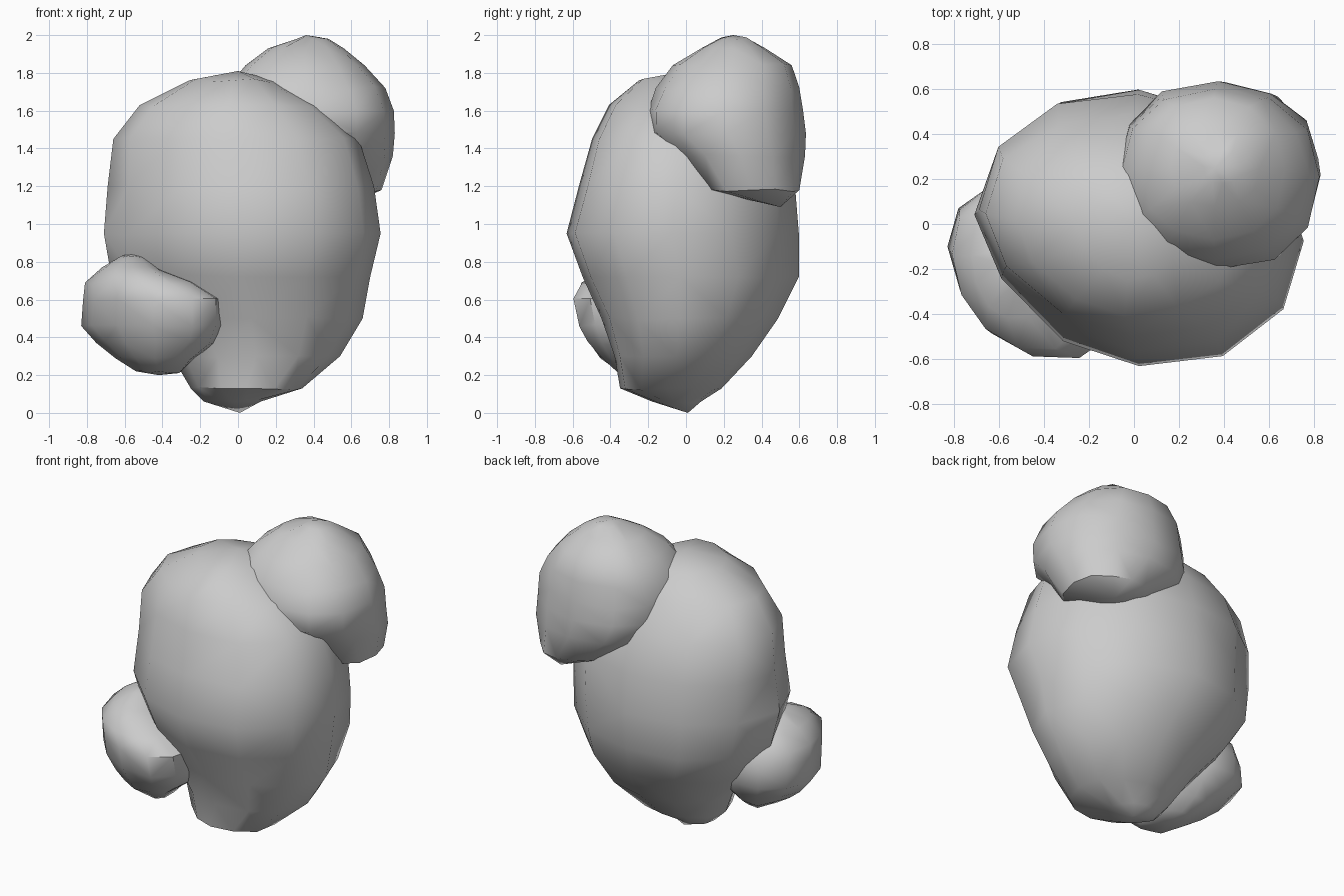
import bpy, bmesh, math, random

if "Cube" in bpy.data.objects:
    bpy.data.objects.remove(bpy.data.objects["Cube"])

random.seed(4)


def boulder(name, levels, bottom, top, sides, powers=(2, 2, 2, 2), shear=0.0, jitter=0.01):
    """Loft rough oval rings (z, x0, x1, y0, y1) between two end points.
    powers: roundness of the back right, back left, front left, front right quarters."""
    bm = bmesh.new()
    rings = []
    for z, x0, x1, y0, y1 in levels:
        ring = []
        hx, hy = (x1 - x0) / 2, (y1 - y0) / 2
        skew = min(shear * hx, hy * 0.8)
        depth = math.sqrt(hy * hy - skew * skew)
        for i in range(sides):
            a = 2 * math.pi * i / sides
            c, s = math.cos(a), math.sin(a)
            e = 2 / powers[i * 4 // sides]
            px = math.copysign(abs(c) ** e, c)
            py = math.copysign(abs(s) ** e, s)
            # keep the outermost points exact, roughen the others
            j = 0 if i % (sides // 4) == 0 else jitter
            k = 1 + random.uniform(-j, j) * 2
            x = (x0 + x1) / 2 + px * k * hx
            y = (y0 + y1) / 2 + py * k * depth - skew * px
            ring.append(bm.verts.new((x, y, z + random.uniform(-j, j))))
        rings.append(ring)
    low, high = bm.verts.new(bottom), bm.verts.new(top)
    for i in range(sides):
        n = (i + 1) % sides
        bm.faces.new((low, rings[0][n], rings[0][i]))
        bm.faces.new((high, rings[-1][i], rings[-1][n]))
        for a, b in zip(rings, rings[1:]):
            bm.faces.new((a[i], a[n], b[n], b[i]))
    bmesh.ops.triangulate(bm, faces=bm.faces[:])
    bmesh.ops.recalc_face_normals(bm, faces=bm.faces[:])
    mesh = bpy.data.meshes.new(name)
    bm.to_mesh(mesh)
    bm.free()
    obj = bpy.data.objects.new(name, mesh)
    bpy.context.collection.objects.link(obj)
    bpy.ops.object.select_all(action='DESELECT')
    obj.select_set(True)
    bpy.context.view_layer.objects.active = obj
    bpy.ops.object.shade_smooth_by_angle(angle=math.radians(42))
    return obj


# Large central rock
boulder("main_rock", [
    (0.06, -0.18, 0.12, -0.18, 0.08),
    (0.13, -0.25, 0.34, -0.35, 0.19),
    (0.30, -0.35, 0.54, -0.38, 0.35),
    (0.50, -0.52, 0.66, -0.45, 0.49),
    (0.72, -0.67, 0.70, -0.55, 0.60),
    (0.95, -0.71, 0.755, -0.635, 0.60),
    (1.20, -0.69, 0.72, -0.57, 0.58),
    (1.45, -0.66, 0.64, -0.50, 0.49),
    (1.63, -0.52, 0.44, -0.41, 0.36),
    (1.76, -0.26, 0.20, -0.25, 0.22),
], (0.01, 0.01, 0), (0, 0.0, 1.81), 12, (2.1, 2.0, 1.75, 2.0), shear=0.08)

# Rock resting on the upper right
boulder("upper_rock", [
    (1.18, 0.28, 0.76, 0.10, 0.60),
    (1.36, 0.00, 0.82, -0.05, 0.63),
    (1.48, -0.08, 0.83, -0.20, 0.635),
    (1.60, -0.08, 0.825, -0.20, 0.62),
    (1.72, -0.06, 0.78, -0.16, 0.60),
    (1.84, 0.04, 0.67, -0.07, 0.56),
    (1.93, 0.16, 0.56, 0.08, 0.42),
    (1.98, 0.31, 0.48, 0.18, 0.33),
], (0.56, 0.50, 1.09), (0.36, 0.25, 2.0), 12, (2.0, 2.3, 2.4, 2.3))

# Small rock at the lower left, lying diagonally
boulder("lower_rock", [
    (0.22, -0.54, -0.30, -0.36, -0.05),
    (0.29, -0.65, -0.23, -0.46, 0.05),
    (0.37, -0.75, -0.12, -0.52, 0.13),
    (0.46, -0.83, -0.07, -0.57, 0.18),
    (0.60, -0.82, -0.08, -0.60, 0.18),
    (0.69, -0.81, -0.22, -0.56, 0.14),
    (0.77, -0.72, -0.41, -0.42, 0.06),
    (0.83, -0.62, -0.49, -0.29, -0.08),
], (-0.42, -0.2, 0.2), (-0.55, -0.17, 0.845), 12, (2, 2, 2.0, 2.4), shear=0.25)
